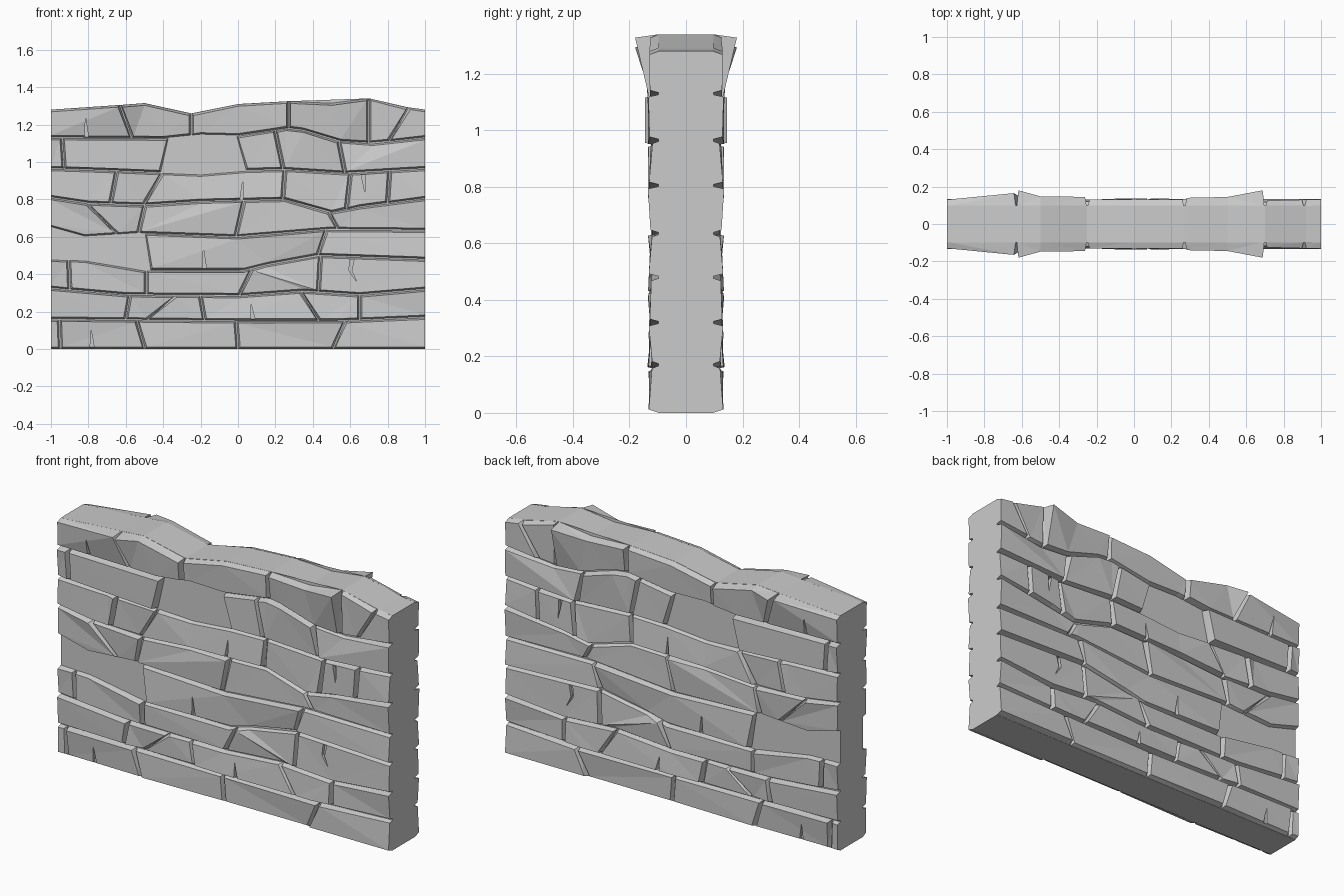
import bpy, bmesh, random
from mathutils import Vector

if "Cube" in bpy.data.objects:
    bpy.data.objects.remove(bpy.data.objects["Cube"])

random.seed(4)
CORE = 0.098

# Bed lines between courses, bottom to top: (x, z)
BEDS = [
    [(-1, 0), (1, 0)],
    [(-1, .16), (-.5, .155), (0, .15), (.53, .15), (1, .17)],
    [(-1, .325), (-.6, .29), (0, .285), (.35, .31), (.65, .29), (1, .32)],
    [(-1, .48), (-.82, .475), (-.5, .42), (.03, .42), (.15, .45), (.43, .5), (1, .48)],
    [(-1, .65), (-.82, .6), (-.5, .62), (0, .60), (.48, .64), (1, .635)],
    [(-1, .81), (-.8, .78), (-.5, .77), (-.2, .79), (.25, .8), (.5, .73), (.65, .76), (1, .805)],
    [(-1, .965), (-.7, .955), (-.2, .935), (.04, .955), (.25, .96), (.58, .94), (1, .965)],
    [(-1, 1.13), (-.4, 1.125), (-.2, 1.145), (0, 1.14), (.26, 1.18), (.35, 1.17), (.55, 1.11), (.72, 1.1), (1, 1.13)],
    [(-1, 1.28), (-.63, 1.305), (-.5, 1.315), (-.25, 1.26), (0, 1.31), (.27, 1.325), (.5, 1.315), (.7, 1.34), (.92, 1.29), (1, 1.28)],
]
# Upright joints in each course: (x at bottom, x at top)
JOINTS = [
    [(-.95, -.955), (-.5, -.54), (0, -.01), (.51, .57)],
    [(-.6, -.58), (-.48, -.34), (-.18, -.2), (.43, .34), (.65, .65)],
    [(-.9, -.905), (-.49, -.49), (.01, .07), (.43, .44)],
    [(-.47, -.5), (.43, .47)],
    [(-.65, -.8), (-.53, -.5), (-.01, .03), (.53, .49)],
    [(-.68, -.65), (-.5, -.41), (.24, .25), (.58, .6), (.8, .81)],
    [(-.93, -.94), (-.41, -.37), (.04, -.01), (.24, .2), (.57, .54)],
    [(-.57, -.63), (-.25, -.25), (.27, .27), (.7, .7), (.81, .91)],
]
# Jutting stones: depth at bottom left, bottom right, top left, top right
JUT = {
    (6, 1): (.13, .145, .13, .145), (6, 2): (.13, .16, .125, .16),
    (7, 0): (.125, .13, .13, .165), (7, 1): (.13, .135, .18, .145),
    (7, 2): (.125, .128, .13, .13), (7, 3): (.125, .13, .14, .18),
    (7, 4): (.12, .12, .125, .13), (7, 5): (.128, .128, .13, .13),
}
# Cracks: spine running from the wide end to the tip
CRACKS = [
    [(-.81, 1.13), (-.815, 1.24)], [(-.28, 1.14), (-.27, 1.06), (-.21, 1.0)],
    [(.67, .93), (.68, .83)], [(.02, .79), (.025, .9)],
    [(-.665, .61), (-.655, .54), (-.685, .48)], [(-.18, .43), (-.185, .54)],
    [(.61, .48), (.60, .42), (.635, .36)], [(-.78, .01), (-.785, .1)],
    [(.08, .16), (.07, .24)],
]


def height(bed, x):
    for (x0, z0), (x1, z1) in zip(bed, bed[1:]):
        if x <= x1:
            return z0 + (z1 - z0) * (x - x0) / (x1 - x0)
    return bed[-1][1]


def finish(bm, name):
    bmesh.ops.recalc_face_normals(bm, faces=bm.faces)
    me = bpy.data.meshes.new(name)
    bm.to_mesh(me)
    bm.free()
    ob = bpy.data.objects.new(name, me)
    bpy.context.collection.objects.link(ob)
    return ob


def loft(bm, a, b):
    """Closed solid between two matching rings."""
    ra = [bm.verts.new(p) for p in a]
    rb = [bm.verts.new(p) for p in b]
    n = len(ra)
    faces = [bm.faces.new(ra), bm.faces.new(rb)]
    for i in range(n):
        j = (i + 1) % n
        faces.append(bm.faces.new((ra[i], ra[j], rb[j], rb[i])))
    bmesh.ops.triangulate(bm, faces=faces)


def edge_points(bed, x0, x1, d0, d1):
    """Points along one bed edge of a stone: x, z, depth, end flag."""
    mids = [p for p in bed if x0 + .04 < p[0] < x1 - .04]
    pts = [(x0, height(bed, x0), d0, 1)]
    pts += [(x, z, min(d0, d1) + random.uniform(-.002, .005), 0) for x, z in mids]
    return pts + [(x1, height(bed, x1), d1, -1)]


# Central core with the wavy top
bm = bmesh.new()
outline = [(-1, 0), (1, 0)] + BEDS[-1][::-1]
loft(bm, [(x, -CORE, z) for x, z in outline], [(x, CORE, z) for x, z in outline])
finish(bm, "wall_core")

# Stones of the front face, each a bevelled block
bm = bmesh.new()
for c, joints in enumerate(JOINTS):
    ends = [(-1, -1)] + joints + [(1, 1)]
    for k, (l, r) in enumerate(zip(ends, ends[1:])):
        d = JUT.get((c, k)) or [random.uniform(.117, .135) for _ in range(4)]
        low = edge_points(BEDS[c], l[0], r[0], d[0], d[1])
        top = edge_points(BEDS[c + 1], l[1], r[1], d[2], d[3])
        back, front = [], []
        for pts, s in ((low, 1), (top[::-1], -1)):
            outer = (c == 0 and s == 1) or (c == 7 and s == -1)
            for x, z, dep, side in pts:
                if abs(x) == 1:
                    side = 0
                gap = 0 if outer else .003
                back.append((x + side * .003, -CORE + .003, z + s * gap))
                front.append((x + side * .012, -dep, z + s * .012))
        loft(bm, back, front)
stones = finish(bm, "stones")

# Crack cutters, tapered wedges
bm = bmesh.new()
for spine in CRACKS:
    n = len(spine) - 1
    w = [.011 * (1 - .6 * i / n) for i in range(n)]
    ring = [(x - w[i], z) for i, (x, z) in enumerate(spine[:-1])]
    ring += [spine[-1]]
    ring += [(x + w[i], z) for i, (x, z) in reversed(list(enumerate(spine[:-1])))]
    loft(bm, [(x, -.25, z) for x, z in ring], [(x, -.106, z) for x, z in ring])
cutter = finish(bm, "crack_cutter")
cutter.hide_render = True
cutter.hide_viewport = False
cutter.display_type = 'WIRE'

# Cut the cracks, then repeat the stones on the back
cut = stones.modifiers.new("cracks", 'BOOLEAN')
cut.operation = 'DIFFERENCE'
cut.solver = 'EXACT'
cut.object = cutter
mir = stones.modifiers.new("back_face", 'MIRROR')
mir.use_axis = (False, True, False)
mir.use_mirror_merge = False
